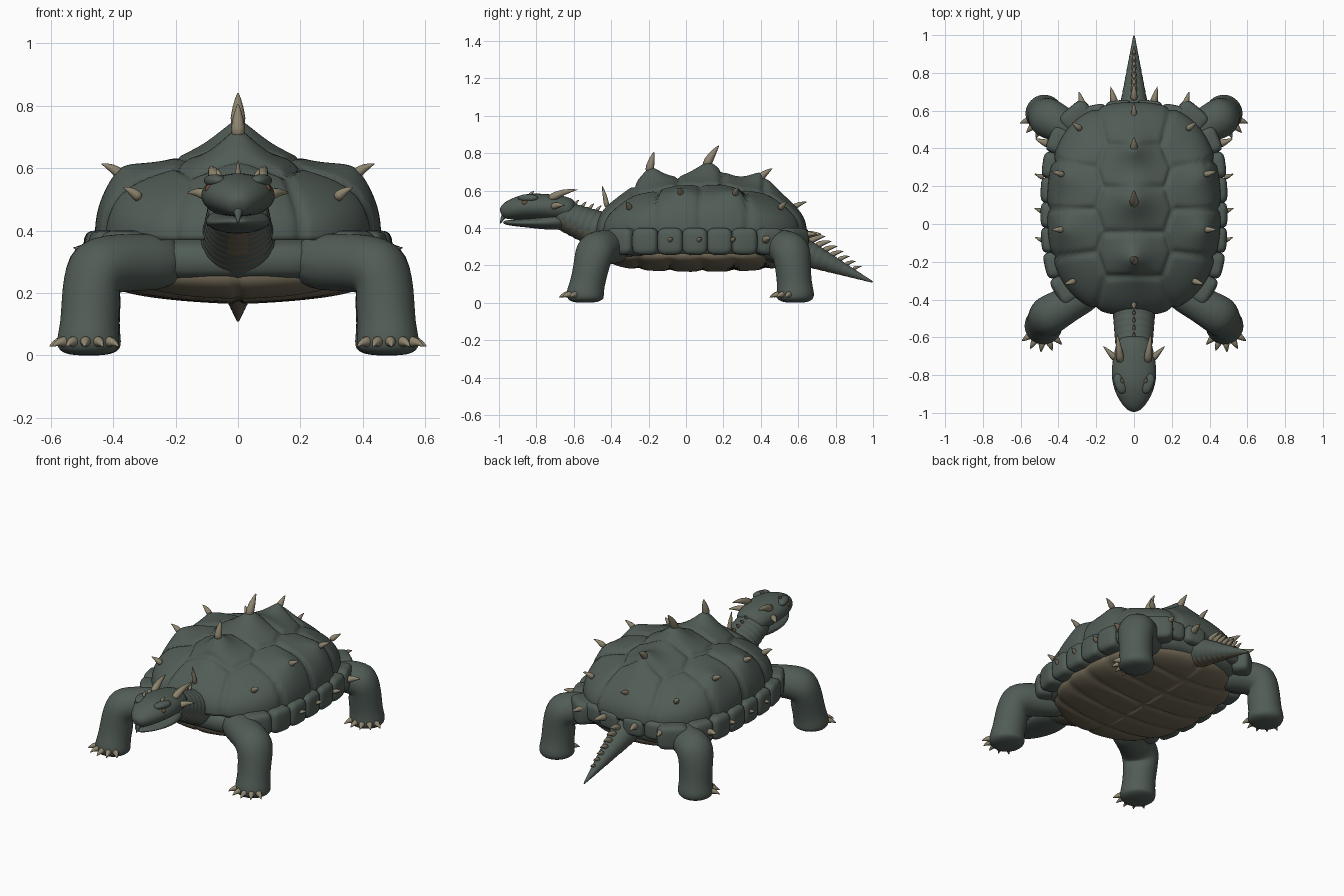
import bpy, bmesh, math
from mathutils import Vector

if "Cube" in bpy.data.objects:
    bpy.data.objects.remove(bpy.data.objects["Cube"])


def material(name, rgb):
    mat = bpy.data.materials.new(name)
    mat.use_nodes = True
    mat.diffuse_color = (*rgb, 1)
    mat.node_tree.nodes["Principled BSDF"].inputs["Base Color"].default_value = (*rgb, 1)
    return mat


SKIN = material("grey green skin", (0.083, 0.108, 0.094))
BELLY = material("dull tan belly", (0.165, 0.137, 0.09))
HORN = material("bone horn", (0.27, 0.235, 0.16))
EYE = material("brown eye", (0.14, 0.075, 0.04))


def finish(name, bm, mats, levels=0, under=None):
    """Turn a bmesh into a smooth object; faces pointing below 'under' take the second material."""
    bmesh.ops.recalc_face_normals(bm, faces=bm.faces)
    bm.normal_update()
    for f in bm.faces:
        f.smooth = True
        if under is not None and f.normal.z < under:
            f.material_index = 1
    mesh = bpy.data.meshes.new(name)
    bm.to_mesh(mesh)
    bm.free()
    for m in mats:
        mesh.materials.append(m)
    obj = bpy.data.objects.new(name, mesh)
    bpy.context.collection.objects.link(obj)
    if levels:
        mod = obj.modifiers.new("Subdivision", "SUBSURF")
        mod.levels = mod.render_levels = levels
    return obj


def tube(name, rings, mats, sides=12, levels=2, under=None):
    """Loft ellipses along a path; each ring is x, y, z, half width, half height."""
    bm = bmesh.new()
    pts = [Vector(r[:3]) for r in rings]
    quat, last, loops = None, None, []
    for i, r in enumerate(rings):
        d = (pts[min(i + 1, len(pts) - 1)] - pts[max(i - 1, 0)]).normalized()
        quat = d.to_track_quat('Z', 'Y') if quat is None else last.rotation_difference(d) @ quat
        last = d
        loop = []
        for k in range(sides):
            a = math.tau * k / sides
            loop.append(bm.verts.new(pts[i] + quat @ Vector((r[3] * math.cos(a), r[-1] * math.sin(a), 0))))
        loops.append(loop)
    for a, b in zip(loops, loops[1:]):
        for k in range(sides):
            j = (k + 1) % sides
            bm.faces.new((a[k], a[j], b[j], b[k]))
    bm.faces.new(loops[0])
    bm.faces.new(loops[-1])
    return finish(name, bm, mats, levels, under)


def spike(name, base, tip, r, bend=0.1, mat=HORN):
    """Slightly curved horn, bowed upward."""
    b, t = Vector(base), Vector(tip)
    up = Vector((0, 0, bend * (t - b).length))
    mid = b.lerp(t, 0.5) + up
    tube(name, [(*b, r), (*mid, r * 0.62), (*t, r * 0.04)], [mat], sides=8, levels=1)


def block(name, loc, half, turn=0, mat=SKIN, power=0.5):
    """Rounded box."""
    bm = bmesh.new()
    bmesh.ops.create_uvsphere(bm, u_segments=28, v_segments=18, radius=1)
    c, s = math.cos(turn), math.sin(turn)
    for v in bm.verts:
        p = [math.copysign(abs(q) ** power, q) * h for q, h in zip(v.co, half)]
        v.co = Vector((c * p[0] - s * p[1], s * p[0] + c * p[1], p[2])) + Vector(loc)
    return finish(name, bm, [mat])


def dome(name, half, z0, height, centres, peaks, groove, mat, fall=(0, 0), rings=56, segs=168):
    """Superellipse dome that falls off sideways and lengthways, with grooved scutes and peaks."""
    bm = bmesh.new()
    loops = []
    for i in range(1, rings + 1):
        s = math.sin(i / rings * math.pi / 2)
        loop = []
        for k in range(segs):
            a = math.tau * k / segs
            c, n = math.cos(a), math.sin(a)
            rad = (abs(c) ** 2.5 + abs(n) ** 2.5) ** (-1 / 2.5)
            u, w = rad * c * s, rad * n * s
            x, y = half[0] * u, CY + half[1] * w
            crown = height - fall[0] * abs(u) ** 1.3 - fall[1] * w * w
            z = z0 + crown * max(0, 1 - s ** 6) ** 0.36
            fade = 1 - s ** 12
            for px, py, ph, pw in peaks:
                z += fade * ph * math.exp(-(math.hypot(x - px, y - py) / pw) ** 1.4)
            loop.append(bm.verts.new((x, y, z)))
        loops.append(loop)
    for a, b in zip(loops, loops[1:]):
        for k in range(segs):
            j = (k + 1) % segs
            bm.faces.new((a[k], a[j], b[j], b[k]))
    bm.faces.new(loops[0])
    bmesh.ops.recalc_face_normals(bm, faces=bm.faces)
    if sum(f.normal.z for f in bm.faces) * height < 0:
        bmesh.ops.reverse_faces(bm, faces=bm.faces)
    bm.normal_update()
    moves = []
    for v in bm.verts:
        d = sorted(math.hypot(v.co.x - p, v.co.y - q) for p, q in centres)
        edge = d[1] - d[0]
        moves.append(v.normal * (groove * (0.4 - math.exp(-(edge / 0.022) ** 2) - 0.5 * math.exp(-edge / 0.06))))
    for v, m in zip(bm.verts, moves):
        v.co += m
    bm.faces.new(loops[-1])
    return finish(name, bm, [mat])


# Carapace with grooved scutes, belly plate and inner body
CY = 0.08
SIDES = (("right", -1), ("left", 1))
spine = [(0, y) for y in (-0.39, -0.17, 0.08, 0.31, 0.53)]
flank = [(s * x, y) for s in (-1, 1) for x, y in ((0.34, -0.29), (0.37, -0.045), (0.37, 0.2), (0.33, 0.45))]
bumps = [(0, -0.19, 0.1, 0.09), (0, 0.12, 0.1, 0.11), (0, 0.4, 0.085, 0.09)]
bumps += [(s * 0.38, y, 0.05, 0.09) for s in (-1, 1) for y in (-0.03, 0.26)]
dome("carapace", (0.455, 0.56), 0.37, 0.28, spine + flank, bumps, 0.013, SKIN, fall=(0.085, 0.125))
plates = [(s * 0.17, -0.34 + 0.17 * i) for s in (-1, 1) for i in range(6)]
dome("belly_plate", (0.43, 0.505), 0.262, -0.096, plates, [], 0.008, BELLY, fall=(-0.035, -0.02))
block("body", (0, CY, 0.305), (0.415, 0.535, 0.09), power=0.6)

# Spikes along the shell ridge
for base, tip, r in (((0, -0.42, 0.5), (0, -0.45, 0.63), 0.02),
                     ((0, -0.2, 0.69), (0, -0.17, 0.81), 0.032),
                     ((0, 0.1, 0.72), (0, 0.18, 0.845), 0.034),
                     ((0, 0.38, 0.65), (0, 0.465, 0.72), 0.03),
                     ((0, 0.56, 0.5), (0, 0.65, 0.54), 0.022)):
    spike("ridge_spike", base, tip, r)


def rim(y, a=0.45, b=0.57, p=3):
    return a * max(0, 1 - abs((y - CY) / b) ** p) ** (1 / p)


for side, s in SIDES:
    # Flank spikes
    for x, y, z, dx, dy in ((0.31, -0.3, 0.5, 0.06, -0.02), (0.37, -0.03, 0.575, 0.07, 0),
                            (0.37, 0.26, 0.575, 0.07, 0.02), (0.28, 0.5, 0.5, 0.05, 0.04)):
        spike(side + "_flank_spike", (s * x, y, z), (s * (x + dx), y + dy, z + 0.04), 0.024)

    # Edge scutes with their spikes
    for i in range(8):
        y = -0.345 + 0.131 * i
        x = rim(y)
        slope = (rim(y + 0.02) - rim(y - 0.02)) / 0.04
        block(side + "_edge_scute", (s * (x - 0.01), y, 0.328),
              (0.055, 0.069 * min(1.3, math.hypot(1, slope)), 0.072), -s * math.atan(slope))
    for y, big in ((-0.09, 1), (0.065, 1), (0.245, 1.05), (0.42, 1.6)):
        x = rim(y) + 0.03
        spike(side + "_edge_spike", (s * x, y, 0.33), (s * (x + 0.05 * big), y + 0.02 * big, 0.345), 0.018 * big)
    for x, y in ((0.08, 0.605), (0.21, 0.58)):
        block(side + "_rear_scute", (s * x, y, 0.345), (0.068, 0.05, 0.055), -s * x)
        spike(side + "_rear_spike", (s * x * 1.25, y + 0.02, 0.355), (s * x * 1.3 + s * 0.02, y + 0.125, 0.365), 0.029)

    # Legs, feet and claws
    for end, hip, knee, foot, turn in (("front", (0.18, -0.33), (0.465, -0.49), (0.48, -0.54), -135),
                                       ("rear", (0.22, 0.44), (0.465, 0.565), (0.475, 0.585), -122)):
        h, k, f = Vector(hip), Vector(knee), Vector(foot)
        path = [(h, 0.3, 0.095), (h.lerp(k, 0.55), 0.3, 0.095), (k, 0.29, 0.115), (k.lerp(f, 0.3), 0.2, 0.1),
                (k.lerp(f, 0.75), 0.1, 0.095), (f, 0.045, 0.107), (f, 0.015, 0.1), (f, 0.001, 0.06), (f, 0, 0.01)]
        tube(f"{side}_{end}_leg", [(s * p.x, p.y, z, r) for p, z, r in path], [SKIN])
        for i in range(5):
            a = math.radians(turn + 25 * i)
            out = Vector((math.cos(a), math.sin(a)))
            b, t = f + out * 0.08, f + out * 0.142
            spike(f"{side}_{end}_claw", (s * b.x, b.y, 0.042), (s * t.x, t.y, 0.027), 0.025, 0.2)

    # Horns, brows and eyes
    spike(side + "_crown_horn", (s * 0.07, -0.74, 0.55), (s * 0.09, -0.575, 0.605), 0.03)
    spike(side + "_cheek_horn", (s * 0.09, -0.72, 0.51), (s * 0.165, -0.645, 0.52), 0.026)
    spike(side + "_brow_horn", (s * 0.06, -0.84, 0.57), (s * 0.068, -0.81, 0.598), 0.013)
    block(side + "_brow", (s * 0.075, -0.845, 0.56), (0.028, 0.055, 0.02), -s * 0.35, power=0.9)
    block(side + "_eye", (s * 0.092, -0.86, 0.533), (0.014, 0.018, 0.015), mat=EYE, power=1)

# Wrinkled neck with a pale throat
neck = []
for i in range(21):
    t = i / 20
    w = 1 - 0.1 * (i % 2)
    neck.append((0, -0.36 - 0.33 * t, 0.345 + 0.135 * t, (0.13 - 0.03 * t) * w, (0.12 - 0.04 * t) * w))
tube("neck", neck, [SKIN, BELLY], sides=20, levels=1, under=-0.55)
for i in range(4):
    y = -0.48 - 0.04 * i
    z = 0.497 + 0.01 * i
    spike("neck_spike", (0, y, z - 0.01), (0, y + 0.03, z + 0.025), 0.013)

# Head, jaw and beak
tube("head", [(0, -0.59, 0.49, 0.085, 0.06), (0, -0.66, 0.503, 0.103, 0.072), (0, -0.76, 0.512, 0.124, 0.073),
              (0, -0.85, 0.515, 0.118, 0.072), (0, -0.92, 0.502, 0.088, 0.06), (0, -0.965, 0.488, 0.056, 0.046),
              (0, -0.99, 0.475, 0.025, 0.025)], [SKIN], sides=16)
tube("jaw", [(0, -0.62, 0.44, 0.08, 0.05), (0, -0.73, 0.43, 0.112, 0.043), (0, -0.84, 0.425, 0.1, 0.024),
             (0, -0.93, 0.427, 0.06, 0.017), (0, -0.98, 0.43, 0.02, 0.01)], [SKIN], sides=16)
spike("beak", (0, -0.965, 0.475), (0, -0.995, 0.42), 0.022, mat=SKIN)

# Ringed tail with a row of spikes
tail = []
for i in range(25):
    t = i / 24
    r = (0.09 * (1 - t) + 0.004) * (1 - 0.1 * (i % 2))
    tail.append((0, 0.56 + 0.44 * t, 0.3 - 0.19 * t, r))
tube("tail", tail, [SKIN, BELLY], sides=16, levels=1, under=-0.75)
for i in range(7):
    t = i / 7
    y, z = 0.65 + 0.28 * t, 0.325 - 0.17 * t
    size = 1 - 0.55 * t
    spike("tail_spike", (0, y, z), (0, y + 0.1 * size, z + 0.03 * size), 0.026 * size)
